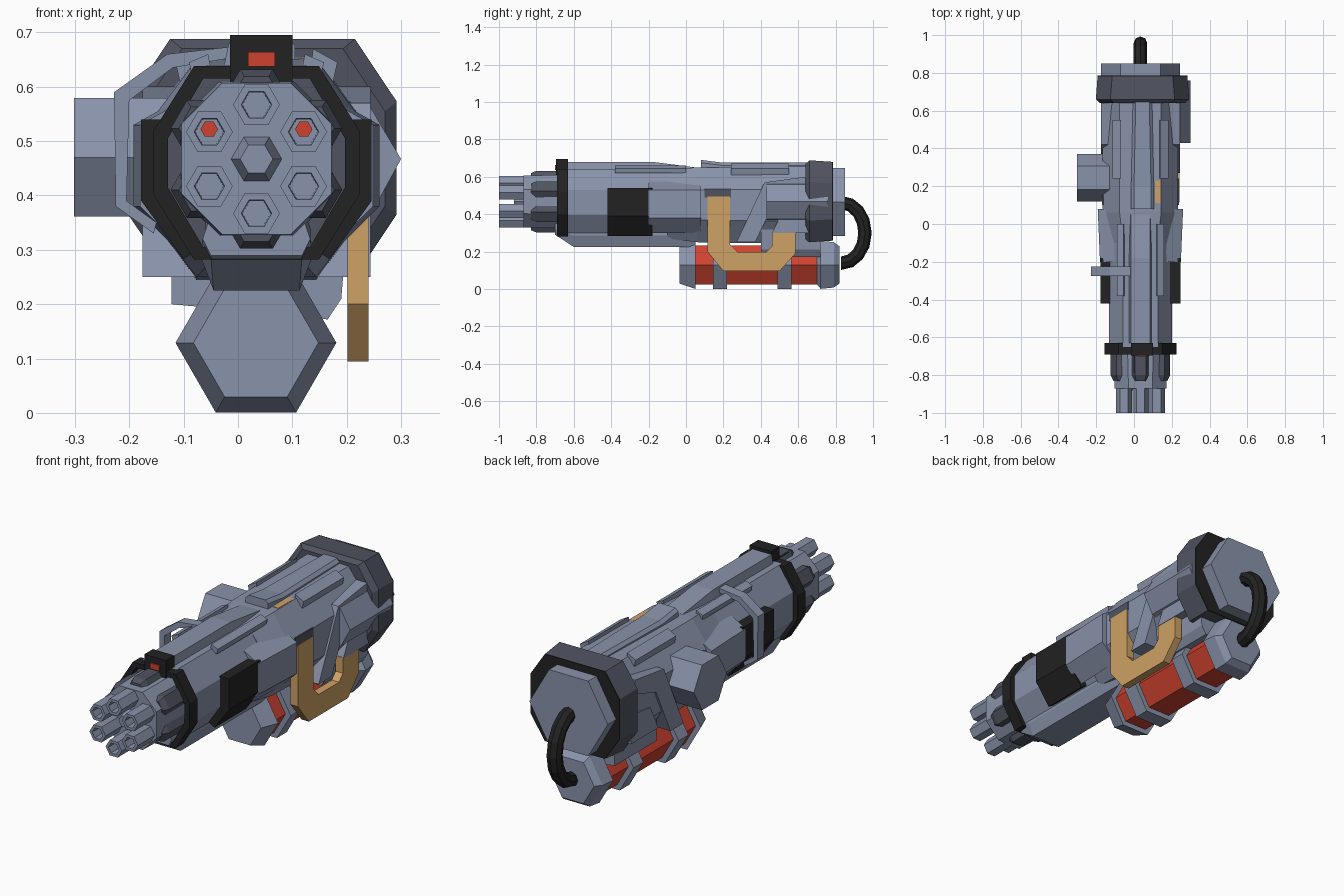
import bpy, bmesh, math

def material(name, rgb):
    m = bpy.data.materials.new(name)
    m.diffuse_color = (*rgb, 1)
    return m

SLATE = material("slate grey", (0.25, 0.29, 0.40))
DARK = material("dark slate", (0.08, 0.088, 0.118))
BLACK = material("black", (0.016, 0.016, 0.016))
RED = material("red", (0.62, 0.055, 0.03))
TAN = material("tan", (0.62, 0.36, 0.13))
CX, CZ = 0.034, 0.467          # barrel axis

def loft(name, mat, rings, closed=False):
    """Skin equal-length rings of 3D points; cap the ends unless closed."""
    bm = bmesh.new()
    vs = [[bm.verts.new(p) for p in r] for r in rings]
    n = len(vs[0])
    pairs = list(zip(vs, vs[1:])) + ([(vs[-1], vs[0])] if closed else [])
    for a, b in pairs:
        for i in range(n):
            j = (i + 1) % n
            bm.faces.new((a[i], a[j], b[j], b[i]))
    if not closed:
        bm.faces.new(vs[0])
        bm.faces.new(vs[-1])
    bmesh.ops.recalc_face_normals(bm, faces=bm.faces)
    me = bpy.data.meshes.new(name)
    bm.to_mesh(me)
    bm.free()
    me.materials.append(mat)
    ob = bpy.data.objects.new(name, me)
    bpy.context.collection.objects.link(ob)
    return ob

def along_y(name, mat, sections, closed=False):
    return loft(name, mat, [[(x, y, z) for x, z in pts] for y, pts in sections], closed)

def bar(name, mat, pts, y0, y1):
    return along_y(name, mat, [(y0, pts), (y1, pts)])

def plate(name, mat, pts, x0, x1):
    return loft(name, mat, [[(x, y, z) for y, z in pts] for x in (x0, x1)])

def rect(a0, a1, b0, b1):
    return [(a0, b0), (a1, b0), (a1, b1), (a0, b1)]

def hexa(cx, cz, r):
    return [(cx + r * math.cos(i * math.pi / 3), cz + r * math.sin(i * math.pi / 3)) for i in range(6)]

def octa(cx, hw, z0, z1, c, d):
    a, b = cx - hw, cx + hw
    return [(a + c, z0), (b - c, z0), (b, z0 + d), (b, z1 - d),
            (b - c, z1), (a + c, z1), (a, z1 - d), (a, z0 + d)]

def mirrored(pts):
    return [(2 * CX - x, z) for x, z in pts]

# Six hollow barrels in dark sleeves
for i in range(6):
    a = math.pi / 2 + i * math.pi / 3
    ca, sa = math.cos(a), math.sin(a)
    x, z = CX + 0.1 * ca, CZ + 0.1 * sa
    along_y(f"barrel_{i}", SLATE, [(-0.84, hexa(x, z, 0.043)), (-1.0, hexa(x, z, 0.043)),
                                   (-1.0, hexa(x, z, 0.028)), (-0.9, hexa(x, z, 0.026))])
    x, z = CX + 0.113 * ca, CZ + 0.113 * sa
    along_y(f"barrel_sleeve_{i}", DARK, [(-0.6, hexa(x, z, 0.06)), (-0.8, hexa(x, z, 0.06)),
                                         (-0.83, hexa(x, z, 0.045))])
for i, x in enumerate((CX - 0.087, CX + 0.087)):
    bar(f"bore_glow_{i}", RED, hexa(x, CZ + 0.055, 0.016), -0.905, -0.897)
along_y("rotor_block", SLATE, [(-0.6, octa(CX, 0.14, 0.325, 0.61, 0.07, 0.07)),
                               (-0.87, octa(CX, 0.138, 0.328, 0.607, 0.075, 0.075))])
along_y("rotor_hub", SLATE, [(-0.86, hexa(CX, CZ, 0.05)), (-0.92, hexa(CX, CZ, 0.03))])

# Front shroud with black collar
bar("front_shroud", SLATE, octa(CX, 0.167, 0.285, 0.64, 0.075, 0.11), -0.65, 0.02)
bar("shroud_front_plate", DARK, octa(CX, 0.163, 0.29, 0.635, 0.075, 0.11), -0.656, -0.648)
outer = octa(CX, 0.19, 0.282, 0.638, 0.075, 0.12)
inner = octa(CX, 0.163, 0.305, 0.615, 0.065, 0.11)
along_y("front_collar", BLACK, [(-0.69, outer), (-0.63, outer), (-0.63, inner), (-0.69, inner)], True)
bar("collar_lamp_housing", BLACK, rect(-0.015, 0.1, 0.6, 0.695), -0.695, -0.63)
bar("collar_lamp", RED, rect(0.018, 0.068, 0.637, 0.664), -0.701, -0.694)
bar("front_sight", BLACK, rect(0.0, 0.066, 0.6, 0.628), -0.79, -0.69)

# Lower chin
chin = [(-0.065, 0.36), (-0.068, 0.285), (-0.045, 0.225), (0.113, 0.225), (0.136, 0.285), (0.133, 0.36)]
tip = [(-0.055, 0.35), (-0.065, 0.32), (-0.05, 0.29), (0.118, 0.29), (0.133, 0.32), (0.123, 0.35)]
along_y("chin", SLATE, [(-0.7, tip), (-0.6, chin), (0.05, chin)])

# Shroud top rails and ribs
rail = [(-0.03, 0.62), (0.098, 0.62), (0.085, 0.68), (-0.017, 0.68)]
low = [(-0.03, 0.6), (0.098, 0.6), (0.085, 0.65), (-0.017, 0.65)]
along_y("top_rail", SLATE, [(-0.63, rail), (-0.18, rail), (0.05, low)])
rib = [(-0.085, 0.62), (-0.05, 0.635), (-0.055, 0.66), (-0.09, 0.645)]
cheek = [(-0.1, 0.575), (-0.18, 0.53), (-0.18, 0.38), (-0.1, 0.3)]
pad = [(-0.178, 0.54), (-0.178, 0.39), (-0.1, 0.283), (-0.06, 0.31), (-0.12, 0.41), (-0.12, 0.54)]
for side, f in (("left", lambda p: p), ("right", mirrored)):
    bar(f"{side}_shroud_rib", SLATE, f(rib), -0.38, 0.0)
    # side cheeks and black wrap pads
    along_y(f"{side}_cheek", SLATE, [(-0.2, f(cheek)), (0.08, f([(x - 0.012, z) for x, z in cheek]))])
    bar(f"{side}_grip_pad", BLACK, f(pad), -0.42, -0.18)

# Left support bracket
arc = [(0.0, 0.655), (-0.12, 0.635), (-0.2, 0.575), (-0.205, 0.39), (-0.15, 0.35)]
arc_o = [(0.0, 0.675), (-0.13, 0.66), (-0.228, 0.59), (-0.225, 0.38), (-0.155, 0.33)]
along_y("left_bracket", SLATE, [(-0.275, arc_o + arc[::-1]), (-0.225, arc_o + arc[::-1])])

# Main body
along_y("main_body", SLATE, [(-0.1, octa(CX, 0.172, 0.27, 0.64, 0.08, 0.11)),
                             (0.06, octa(CX, 0.2, 0.25, 0.65, 0.09, 0.12)),
                             (0.7, octa(CX, 0.2, 0.24, 0.655, 0.09, 0.12))])
along_y("top_spine", SLATE, [(0.08, octa(0.045, 0.06, 0.62, 0.69, 0.015, 0.015)),
                             (0.2, octa(0.045, 0.06, 0.62, 0.675, 0.015, 0.015)),
                             (0.68, octa(0.045, 0.05, 0.62, 0.675, 0.015, 0.015))])
bar("top_clip", TAN, rect(0.11, 0.14, 0.6, 0.652), 0.11, 0.23)
strip = [(-0.105, 0.6), (-0.065, 0.625), (-0.07, 0.67), (-0.115, 0.645)]
brace = [(0.27, 0.25), (0.37, 0.25), (0.48, 0.48), (0.64, 0.53), (0.64, 0.6), (0.42, 0.57)]
for side, f, s in (("left", lambda p: p, -1), ("right", mirrored, 1)):
    bar(f"{side}_top_strip", SLATE, f(strip), 0.24, 0.55)
    plate(f"{side}_brace", SLATE, brace, CX + s * 0.1, CX + s * 0.21)
    plate(f"{side}_lower_panel", SLATE, [(0.46, 0.3), (0.67, 0.3), (0.67, 0.44), (0.52, 0.42)],
          CX + s * 0.12, CX + s * 0.208)
    plate(f"{side}_recess", DARK, rect(0.1, 0.24, 0.49, 0.535), CX + s * 0.15, CX + s * 0.203)
bar("tank_saddle", SLATE, [(-0.122, 0.2), (-0.07, 0.195), (0.165, 0.172), (0.19, 0.21), (0.2, 0.33), (-0.122, 0.33)], 0.4, 0.72)
bar("right_pod", SLATE, [(0.18, 0.58), (0.245, 0.56), (0.3, 0.467), (0.25, 0.375), (0.18, 0.35)], 0.43, 0.76)
plate("left_hex_box", SLATE, hexa(0.245, 0.47, 0.126), -0.302, -0.1)

# Rear ring, end cap and hose
big = octa(0.045, 0.247, 0.25, 0.688, 0.077, 0.115)
back = octa(0.045, 0.238, 0.258, 0.68, 0.077, 0.115)
along_y("rear_ring", DARK, [(0.64, octa(0.045, 0.225, 0.265, 0.67, 0.077, 0.115)), (0.66, big), (0.78, back)])
bar("rear_rim", BLACK, back, 0.78, 0.786)
bar("end_cap", SLATE, hexa(CX, 0.465, 0.21), 0.76, 0.85)
hose = []
for i in range(9):
    a = -math.pi / 2 + i * math.pi / 8
    r = [(0.036 * math.cos(k * math.pi / 4), 0.036 * math.sin(k * math.pi / 4)) for k in range(8)]
    hose.append([(CX + u, 0.83 + (0.127 + v) * math.cos(a), 0.3 + (0.162 + v) * math.sin(a)) for u, v in r])
loft("hose", BLACK, hose)

# Gas tank with caps and bands
TZ = 0.129
bar("tank", RED, hexa(0.033, TZ, 0.12), 0.02, 0.75)
along_y("tank_front_cap", SLATE, [(-0.035, hexa(0.033, TZ, 0.115)), (0.05, hexa(0.033, TZ, 0.148))][::1])
along_y("tank_rear_cap", SLATE, [(0.7, hexa(0.033, TZ, 0.12)), (0.72, hexa(0.033, TZ, 0.148)),
                                 (0.79, hexa(0.033, TZ, 0.14)), (0.82, hexa(0.033, TZ, 0.115))])
for i, y in enumerate((0.145, 0.49)):
    bar(f"tank_band_{i}", SLATE, hexa(0.033, TZ, 0.148), y, y + 0.075)
    bar(f"tank_strut_{i}", SLATE, rect(-0.03, 0.096, 0.22, 0.3), y, y + 0.075)

# Right handle
plate("side_handle", TAN, [(0.115, 0.495), (0.115, 0.2), (0.2, 0.095), (0.5, 0.095), (0.585, 0.19),
                           (0.585, 0.305), (0.46, 0.305), (0.46, 0.23), (0.43, 0.198), (0.275, 0.198),
                           (0.235, 0.24), (0.235, 0.495)], 0.201, 0.24)
